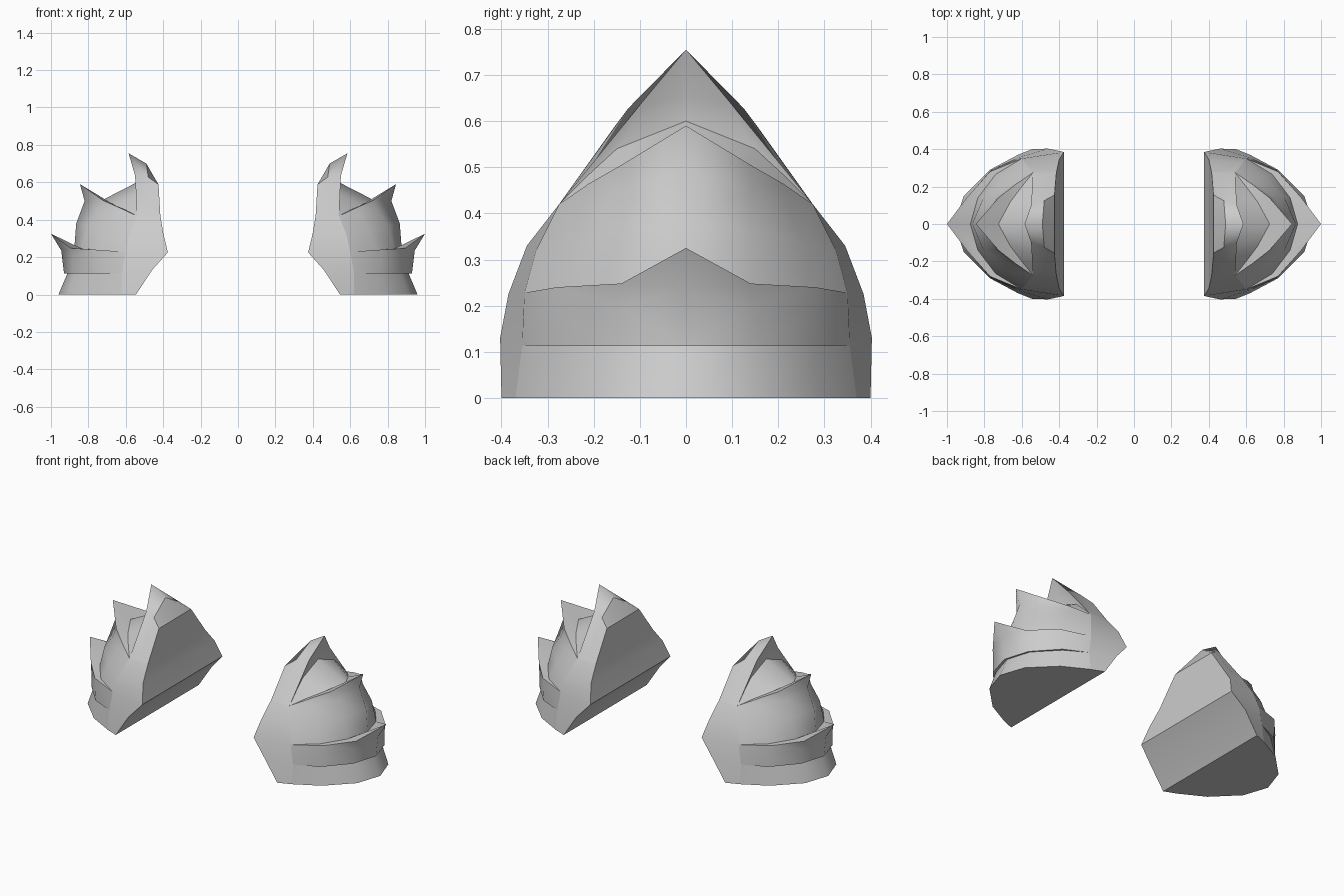
import bpy, bmesh, math

# Every part is a quarter-model loft (x > 0, y > 0), mirrored across x and y.
def loft(name, rows, angle=35):
    bm = bmesh.new()
    grid = [[bm.verts.new(p) for p in row] for row in rows]
    for lo, hi in zip(grid, grid[1:]):
        for i in range(len(lo) - 1):
            bm.faces.new((lo[i], lo[i + 1], hi[i + 1], hi[i]))
    bmesh.ops.remove_doubles(bm, verts=bm.verts[:], dist=0.0005)
    me = bpy.data.meshes.new(name)
    bm.to_mesh(me)
    bm.free()
    ob = bpy.data.objects.new(name, me)
    bpy.context.collection.objects.link(ob)
    bpy.ops.object.select_all(action='DESELECT')
    ob.select_set(True)
    bpy.context.view_layer.objects.active = ob
    bpy.ops.object.shade_smooth_by_angle(angle=math.radians(angle))
    m = ob.modifiers.new("mirror", 'MIRROR')
    m.use_axis = (True, True, False)
    m.merge_threshold = 0.0005
    return ob

# Shared cross-sections, from the centre line round to the side
foot = [(.96, 0, 0), (.91, .15, 0), (.77, .29, 0), (.62, .37, 0)]
waist = [(.91, 0, .118), (.868, .145, .117), (.745, .28, .115), (.62, .355, .114)]
belt = [(.875, 0, .25), (.835, .14, .245), (.74, .265, .238), (.60, .35, .228)]
chest = [(.865, 0, .38), (.805, .14, .365), (.70, .25, .34), (.58, .325, .32)]
neck = [(.82, 0, .50), (.745, .14, .45), (.65, .22, .43), (.54, .275, .42)]
spike = [(.845, 0, .59), (.725, .14, .505), (.635, .21, .465), (.54, .275, .42)]
lip = [(.725, 0, .505), (.66, .12, .478), (.60, .20, .452), (.54, .275, .42)]
dome_top = [(.54, 0, .60), (.54, .15, .54), (.54, .21, .485), (.54, .275, .42)]

# Inner rim seen in profile
rim = [(.545, .40, 0), (.46, .403, .13), (.375, .385, .225),
       (.40, .345, .33), (.415, .275, .42), (.425, .155, .588)]

# Flared skirt at the bottom
loft("skirt", [foot, waist])

# Lower plate with its outward point
loft("lower_plate", [
    waist,
    [(.93, 0, .112), (.885, .15, .112), (.757, .292, .112), (.62, .355, .114)],
    [(.945, 0, .235), (.885, .15, .20), (.765, .288, .18), (.61, .353, .17)],
    [(1.0, 0, .325), (.895, .14, .248), (.77, .28, .24), (.60, .35, .228)],
    belt])

# Upper plate, its point and inner lip
loft("upper_plate", [belt, chest, neck, spike, lip])

# Dome between upper plate and crest
loft("dome", [lip, dome_top])

# Side walls joining the plates to the inner rim
loft("side_wall", [
    [foot[3], rim[0]], [waist[3], rim[1]], [belt[3], rim[2]],
    [chest[3], rim[3]], [neck[3], rim[4]]])

# Tall hooked crest
loft("crest", [
    [dome_top[0], dome_top[1], dome_top[3]],
    [(.545, 0, .655), (.542, .115, .59), (.54, .275, .42)],
    [(.585, 0, .755), (.55, .10, .635), (.54, .275, .42)],
    [(.49, 0, .70), (.48, .125, .628), (.48, .275, .42)],
    [(.425, 0, .588), rim[5], rim[4]]])

# Inner panel facing the body, and the underside
loft("inner_panel", [[p, (p[0], 0, p[2])] for p in rim])
loft("underside", [
    [(.545, 0, 0), (.545, .15, 0), (.545, .29, 0), rim[0]],
    foot])
